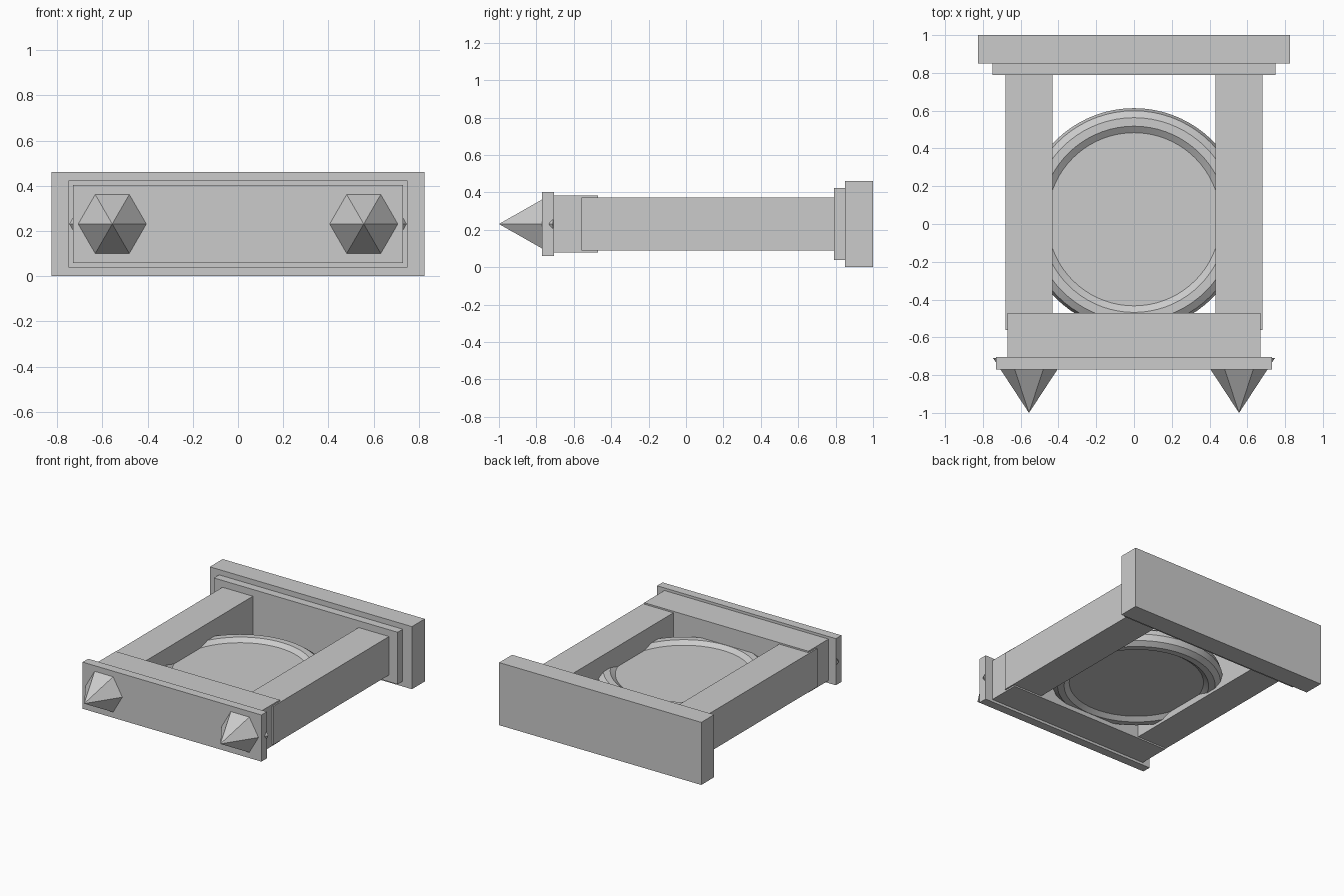
import bpy, bmesh, math
from mathutils import Matrix

if "Cube" in bpy.data.objects:
    bpy.data.objects.remove(bpy.data.objects["Cube"])

grey = bpy.data.materials.new("plain_grey")
grey.diffuse_color = (0.6, 0.6, 0.6, 1)
grey.use_nodes = True
grey.node_tree.nodes["Principled BSDF"].inputs["Base Color"].default_value = grey.diffuse_color
ZC = 0.231  # mid height of the frame


def finish(name, bm, smooth=False):
    bmesh.ops.recalc_face_normals(bm, faces=bm.faces)
    me = bpy.data.meshes.new(name)
    bm.to_mesh(me)
    bm.free()
    me.materials.append(grey)
    ob = bpy.data.objects.new(name, me)
    bpy.context.collection.objects.link(ob)
    if smooth:
        bpy.ops.object.select_all(action='DESELECT')
        ob.select_set(True)
        bpy.context.view_layer.objects.active = ob
        bpy.ops.object.shade_smooth_by_angle(angle=math.radians(30))
    return ob


def box(name, x0, x1, y0, y1, half_z):
    bm = bmesh.new()
    m = (Matrix.Translation(((x0 + x1) / 2, (y0 + y1) / 2, ZC))
         @ Matrix.Diagonal((x1 - x0, y1 - y0, 2 * half_z, 1)))
    bmesh.ops.create_cube(bm, size=1, matrix=m)
    return finish(name, bm)


# Back and front cross pieces
box("back_plate", -0.825, 0.825, 0.85, 1.0, 0.231)
box("back_step", -0.75, 0.75, 0.79, 0.85, 0.192)
box("front_plate", -0.73, 0.73, -0.77, -0.705, 0.172)
box("front_block", -0.67, 0.67, -0.705, -0.47, 0.153)

for side, s in (("left", -1), ("right", 1)):
    # Side rails
    a, b = sorted((s * 0.432, s * 0.68))
    box(side + "_rail", a, b, -0.56, 0.79, 0.142)
    # Six-sided spikes pointing forward
    bm = bmesh.new()
    m = (Matrix.Translation((s * 0.556, -0.855, ZC))
         @ Matrix.Rotation(math.pi / 2, 4, 'X'))
    bmesh.ops.create_cone(bm, cap_ends=True, segments=6, radius1=0.19,
                          radius2=0, depth=0.29, matrix=m)
    bmesh.ops.rotate(bm, verts=bm.verts, cent=(s * 0.556, 0, ZC),
                     matrix=Matrix.Rotation(0 if max(v.co.x for v in bm.verts) > s * 0.556 + 0.18
                                            else math.pi / 6, 3, 'Y'))
    finish(side + "_spike", bm)

# Ring with a ten-sided cross-section
CY, CZ, R, r, N = 0.025, 0.18, 0.5155, 0.0728, 72
bm = bmesh.new()
prof = [bm.verts.new((R + r * math.cos(math.tau * i / 10), CY,
                      CZ + r * math.sin(math.tau * i / 10))) for i in range(10)]
edges = [bm.edges.new((prof[i], prof[(i + 1) % 10])) for i in range(10)]
bmesh.ops.spin(bm, geom=prof + edges, cent=(0, CY, 0), axis=(0, 0, 1),
               angle=math.tau, steps=N, use_merge=True)
bmesh.ops.remove_doubles(bm, verts=bm.verts, dist=1e-4)
finish("ring", bm, True)

# Disc filling the ring
bm = bmesh.new()
bmesh.ops.create_cone(bm, cap_ends=True, segments=N, radius1=0.5, radius2=0.5,
                      depth=0.088, matrix=Matrix.Translation((0, CY, CZ)))
finish("disc", bm, True)
